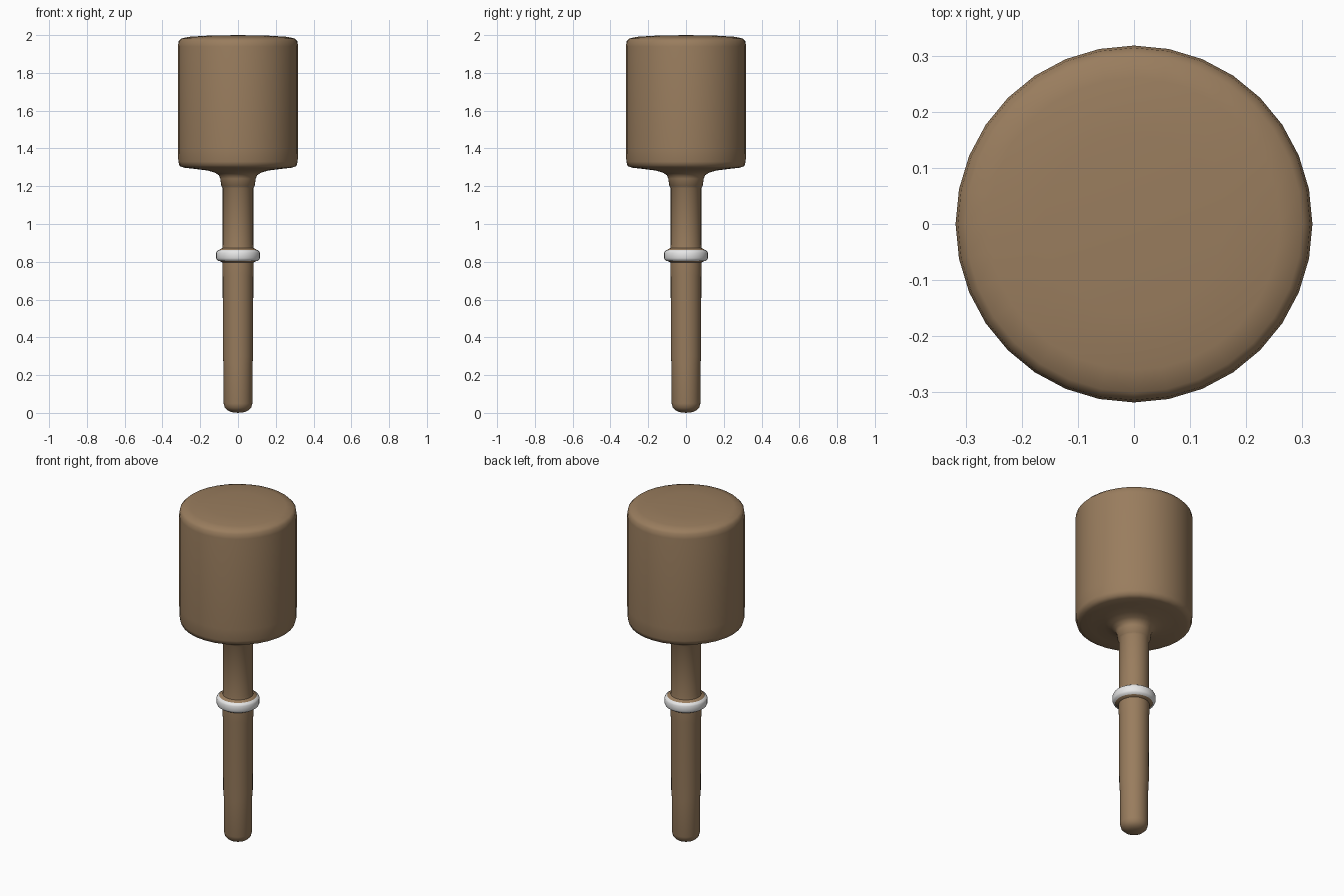
import bpy, bmesh, math

if "Cube" in bpy.data.objects:
    bpy.data.objects.remove(bpy.data.objects["Cube"])

SEGMENTS = 32


def material(name, rgb):
    m = bpy.data.materials.new(name)
    m.diffuse_color = (*rgb, 1.0)
    m.use_nodes = True
    m.node_tree.nodes["Principled BSDF"].inputs["Base Color"].default_value = m.diffuse_color
    return m


wood = material("brown wood", (0.32, 0.205, 0.112))
white = material("white band", (0.8, 0.8, 0.8))


def lathe(name, profile, mat, closed=False, angle=50):
    """Revolve (radius, height) points around z; a zero radius makes a pole."""
    bm = bmesh.new()
    rings = []
    for r, z in profile:
        if r == 0:
            rings.append([bm.verts.new((0, 0, z))] * SEGMENTS)
        else:
            rings.append([bm.verts.new((r * math.sin(2 * math.pi * i / SEGMENTS),
                                        r * math.cos(2 * math.pi * i / SEGMENTS), z))
                          for i in range(SEGMENTS)])
    pairs = list(zip(rings, rings[1:]))
    if closed:
        pairs.append((rings[-1], rings[0]))
    for a, b in pairs:
        for i in range(SEGMENTS):
            j = (i + 1) % SEGMENTS
            bm.faces.new(list(dict.fromkeys((a[i], a[j], b[j], b[i]))))
    bmesh.ops.recalc_face_normals(bm, faces=bm.faces)
    mesh = bpy.data.meshes.new(name)
    bm.to_mesh(mesh)
    bm.free()
    obj = bpy.data.objects.new(name, mesh)
    bpy.context.collection.objects.link(obj)
    mesh.materials.append(mat)
    bpy.ops.object.select_all(action="DESELECT")
    obj.select_set(True)
    bpy.context.view_layer.objects.active = obj
    bpy.ops.object.shade_smooth_by_angle(angle=math.radians(angle))
    return obj


# Handle with rounded butt, slight taper and a collar bead
lathe("handle", [
    (0, 0), (0.035, 0.004), (0.055, 0.013), (0.07, 0.028), (0.076, 0.05),
    (0.077, 0.26), (0.080, 0.30), (0.081, 0.72), (0.083, 0.74), (0.083, 0.797),
    (0.095, 0.802), (0.108, 0.812), (0.112, 0.822), (0.112, 0.847),
    (0.108, 0.856), (0.096, 0.866), (0.083, 0.872), (0.081, 0.89),
    (0.081, 1.19), (0.087, 1.20)], wood)

# White band around the collar, standing slightly proud of it
lathe("collar_band", [
    (0.102, 0.803), (0.112, 0.810), (0.116, 0.819),
    (0.116, 0.848), (0.112, 0.856), (0.102, 0.863)], white, closed=True)

# Mallet head with flared neck, softened rims and a slightly domed top
lathe("head", [
    (0.081, 1.195), (0.088, 1.20), (0.094, 1.24), (0.101, 1.258), (0.122, 1.272),
    (0.16, 1.283), (0.23, 1.292), (0.285, 1.298), (0.309, 1.306), (0.316, 1.33),
    (0.318, 1.40), (0.318, 1.94), (0.314, 1.968), (0.30, 1.982), (0.26, 1.991),
    (0.16, 1.997), (0, 2.0)], wood, angle=80)
